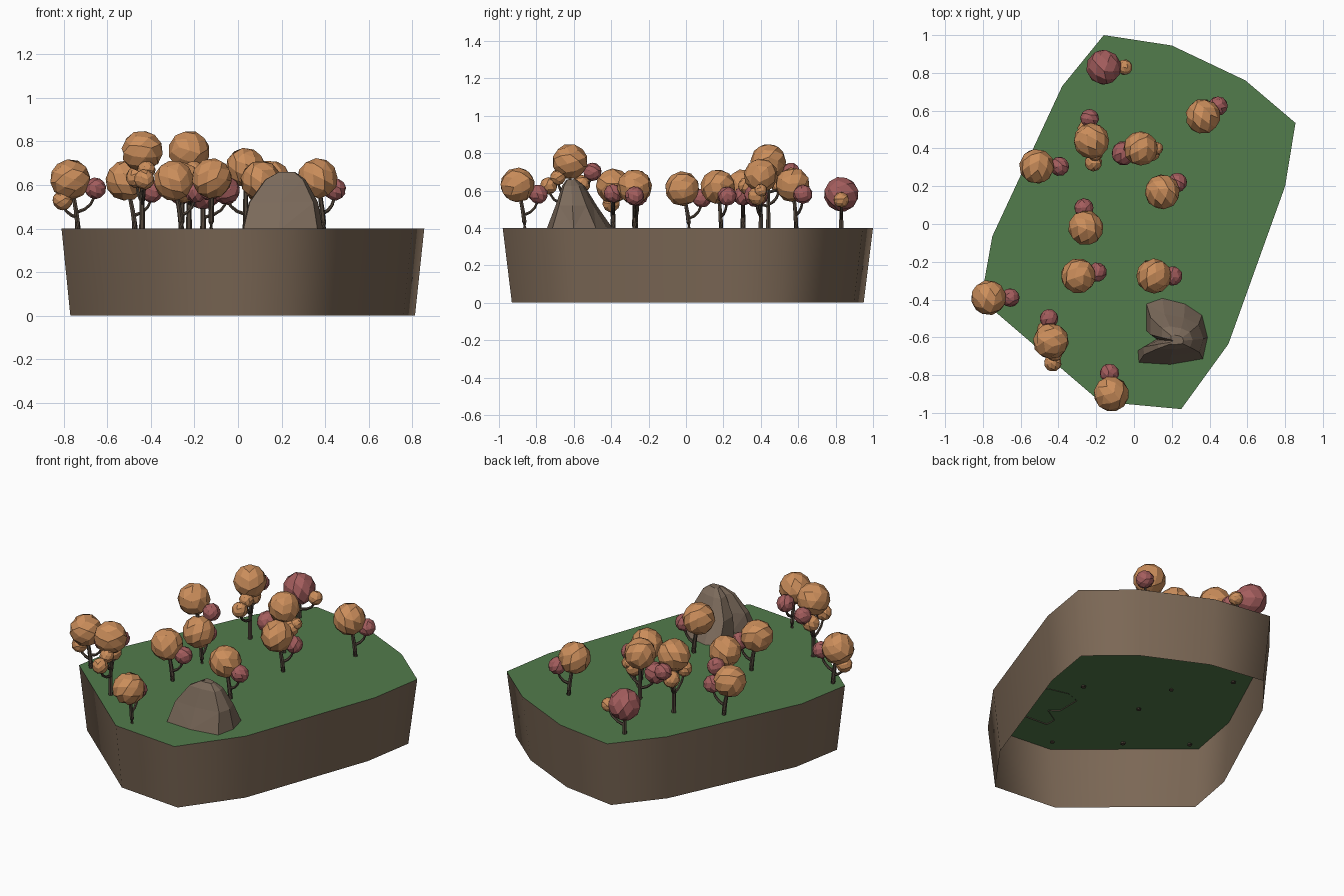
import bpy, bmesh, math, random
from mathutils import Vector, Euler

if "Cube" in bpy.data.objects:
    bpy.data.objects.remove(bpy.data.objects["Cube"])

random.seed(4)
GROUND = 0.4


def material(name, rgb):
    m = bpy.data.materials.new(name)
    m.diffuse_color = (*rgb, 1)
    m.use_nodes = True
    m.node_tree.nodes["Principled BSDF"].inputs["Base Color"].default_value = m.diffuse_color
    return m


GRASS = material("grass green", (0.085, 0.20, 0.072))
EARTH = material("earth brown", (0.20, 0.138, 0.092))
ROCK = material("rock brown", (0.20, 0.145, 0.105))
BARK = material("dark bark", (0.085, 0.062, 0.045))
ORANGE = material("orange leaves", (0.60, 0.27, 0.105))
RED = material("dusky red leaves", (0.37, 0.11, 0.11))


def finish(bm, name, *mats):
    me = bpy.data.meshes.new(name)
    bm.to_mesh(me)
    bm.free()
    for m in mats:
        me.materials.append(m)
    ob = bpy.data.objects.new(name, me)
    bpy.context.collection.objects.link(ob)
    return ob


def loft(bm, rings):
    loops = [[bm.verts.new(p) for p in r] for r in rings]
    n = len(loops[0])
    for a, b in zip(loops, loops[1:]):
        for i in range(n):
            j = (i + 1) % n
            bm.faces.new((a[i], a[j], b[j], b[i]))
    return loops


# island: tapered earth wall, open below, with a grass top
outline = [(-0.16, 1.0), (-0.38, 0.73), (-0.75, -0.065), (-0.81, -0.40),
           (-0.18, -0.94), (0.25, -0.98), (0.50, -0.635), (0.80, 0.20),
           (0.855, 0.535), (0.59, 0.76), (0.20, 0.945)]
bm = bmesh.new()
loops = loft(bm, [[(x * 0.95, y * 0.95, 0) for x, y in outline],
                  [(x, y, GROUND) for x, y in outline]])
bm.faces.new(loops[-1]).material_index = 1
for f in bm.faces:
    f.smooth = f.material_index == 0
for e in bm.edges:
    if len(e.link_faces) == 2 and e.calc_face_angle() > math.radians(40):
        e.smooth = False
finish(bm, "island", EARTH, GRASS)

# boulder: base outline shrinking towards a blunt peak
base = [(0.15, -0.39), (0.065, -0.42), (0.065, -0.565), (0.12, -0.61),
        (0.02, -0.67), (0.025, -0.735), (0.19, -0.745), (0.365, -0.715),
        (0.39, -0.60), (0.36, -0.48), (0.27, -0.42)]
cx, cy = 0.23, -0.62
bm = bmesh.new()
loops = loft(bm, [[(cx + (x - cx) * sx, cy + (y - cy) * sy, z) for x, y in base]
                  for z, sx, sy in [(0.395, 1, 1), (0.52, 0.86, 0.62),
                                    (0.625, 0.5, 0.34), (0.66, 0.2, 0.14)]])
bm.faces.new(loops[-1])
bmesh.ops.triangulate(bm, faces=[f for f in bm.faces if len(f.verts) == 4])
bmesh.ops.recalc_face_normals(bm, faces=bm.faces)
finish(bm, "boulder", ROCK)


def foliage(name, centre, radius, mat):
    bm = bmesh.new()
    bmesh.ops.create_icosphere(bm, subdivisions=2, radius=radius)
    bmesh.ops.join_triangles(bm, faces=bm.faces, angle_face_threshold=1.0,
                             angle_shape_threshold=1.5)
    turn = Euler([random.uniform(0, 6) for _ in range(3)]).to_matrix()
    bmesh.ops.rotate(bm, verts=bm.verts, matrix=turn)
    bmesh.ops.translate(bm, verts=bm.verts, vec=centre)
    finish(bm, name, mat)


def limb(bm, p0, p1, p2, r0, r1, steps=4, sides=6):
    """Tapered tube along a quadratic bend."""
    p0, p1, p2 = Vector(p0), Vector(p1), Vector(p2)
    rings = []
    for k in range(steps + 1):
        t = k / steps
        c = p0 * (1 - t) ** 2 + p1 * 2 * t * (1 - t) + p2 * t * t
        d = (p1 - p0) * (1 - t) + (p2 - p1) * t
        q = d.to_track_quat('Z', 'Y')
        r = r0 + (r1 - r0) * t
        rings.append([c + q @ Vector((r * math.cos(a), r * math.sin(a), 0))
                      for a in (math.tau * i / sides for i in range(sides))])
    loops = loft(bm, rings)
    bm.faces.new(loops[0][::-1])
    bm.faces.new(loops[-1])


def tree(name, crown, radius, foot, puffs, mat=ORANGE):
    """Crown on a trunk; each puff is (dx, dy, z, radius, material)."""
    x, y, z = crown
    foliage(name + "_crown", crown, radius, mat)
    fx, fy = x + foot[0], y + foot[1]
    bm = bmesh.new()
    limb(bm, (fx, fy, GROUND - 0.01), (fx, fy, GROUND + 0.06), crown, 0.014, 0.009)
    for i, (dx, dy, pz, pr, pm) in enumerate(puffs):
        tip = Vector((x + dx, y + dy, pz))
        foliage(f"{name}_puff_{i + 1}", tip, pr, pm)
        low = max(GROUND + 0.05, pz - 0.11)
        t = (low - GROUND) / (z - GROUND)
        start = Vector((fx, fy, low)).lerp(Vector((x, y, low)), t * t)
        limb(bm, start, (tip.x, tip.y, low + 0.02), tip, 0.009, 0.006)
    finish(bm, name + "_trunk", BARK)


# small trees: crown position, and offset to the red side puff
small = [((0.365, 0.57, 0.63), (0.08, 0.055)), ((0.15, 0.17, 0.62), (0.08, 0.05)),
         ((-0.515, 0.305, 0.62), (0.12, 0)), ((-0.255, -0.02, 0.61), (-0.01, 0.105)),
         ((-0.295, -0.275, 0.62), (0.10, 0.02)), ((0.105, -0.275, 0.62), (0.10, 0)),
         ((-0.12, -0.90, 0.63), (-0.01, 0.11))]
for i, (c, (dx, dy)) in enumerate(small):
    tree(f"small_tree_{i + 1}", c, 0.094, (dx * 0.35, dy * 0.35),
         [(dx, dy, c[2] - 0.05, 0.052, RED)])

# edge tree with an extra low puff
tree("edge_tree", (-0.77, -0.39, 0.625), 0.094, (0.035, 0),
     [(0.115, 0, 0.585, 0.05, RED), (-0.035, -0.01, 0.53, 0.047, ORANGE)])

# two tall trees with several puffs
for i, (x, y) in enumerate([(-0.44, -0.62), (-0.225, 0.44)]):
    tree(f"tall_tree_{i + 1}", (x, y, 0.755), 0.096, (0, 0),
         [(-0.01, 0.12, 0.70, 0.05, RED), (-0.025, 0.06, 0.635, 0.05, ORANGE),
          (0.01, -0.115, 0.625, 0.047, ORANGE), (0.02, -0.065, 0.67, 0.042, ORANGE)])

# middle tree
tree("middle_tree", (0.035, 0.40, 0.68), 0.092, (0, 0),
     [(-0.09, -0.025, 0.575, 0.065, RED), (0.055, -0.02, 0.57, 0.05, ORANGE),
      (0.085, 0, 0.60, 0.035, ORANGE)])

# red tree at the back
tree("red_tree", (-0.16, 0.83, 0.58), 0.094, (0, 0),
     [(0.11, 0, 0.55, 0.042, ORANGE)], RED)
